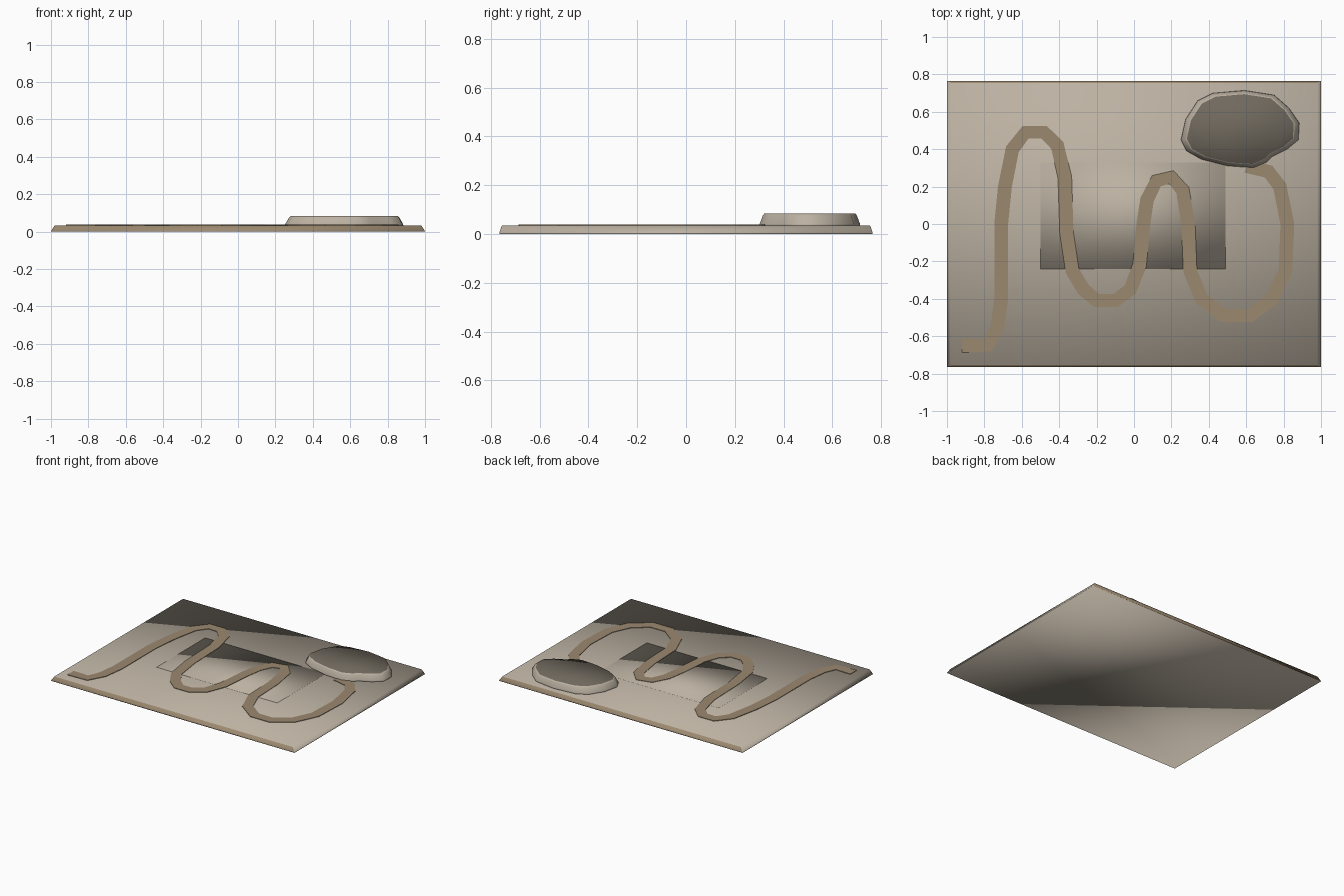
import bpy
import bmesh
from mathutils import Vector

if "Cube" in bpy.data.objects:
    bpy.data.objects.remove(bpy.data.objects["Cube"], do_unlink=True)


def make_material(name, rgb):
    mat = bpy.data.materials.new(name)
    mat.use_nodes = True
    color = (*rgb, 1.0)
    mat.diffuse_color = color
    mat.node_tree.nodes["Principled BSDF"].inputs["Base Color"].default_value = color
    return mat


sand = make_material("pale sand", (0.50, 0.44, 0.36))
earth = make_material("brown earth", (0.33, 0.25, 0.16))
stone = make_material("dark stone", (0.16, 0.14, 0.11))


def finish(name, bm, mats, smooth=True):
    bmesh.ops.recalc_face_normals(bm, faces=bm.faces)
    for face in bm.faces:
        face.smooth = smooth
    mesh = bpy.data.meshes.new(name)
    bm.to_mesh(mesh)
    bm.free()
    for mat in mats:
        mesh.materials.append(mat)
    obj = bpy.data.objects.new(name, mesh)
    bpy.context.collection.objects.link(obj)
    return obj


def loft(bm, rings):
    """Join closed rings of points with walls and cap both ends."""
    loops = [[bm.verts.new(p) for p in ring] for ring in rings]
    for low, high in zip(loops, loops[1:]):
        for i in range(len(low)):
            j = (i + 1) % len(low)
            bm.faces.new((low[i], low[j], high[j], high[i]))
    bm.faces.new(loops[0][::-1])
    return bm.faces.new(loops[-1])


def rectangle(x0, x1, y0, y1, z):
    return [(x0, y0, z), (x1, y0, z), (x1, y1, z), (x0, y1, z)]


# Ground slab with sloping sides; front and back sides are earth
bm = bmesh.new()
loft(bm, [rectangle(-1, 1, -0.765, 0.765, 0),
          rectangle(-0.998, 0.998, -0.765, 0.765, 0.006),
          rectangle(-0.98, 0.98, -0.755, 0.755, 0.034)])
bm.normal_update()
for face in bm.faces:
    face.material_index = int(abs(face.normal.y) > 0.5)
finish("ground_slab", bm, [sand, earth])

# Barely raised patch in the middle of the ground
bm = bmesh.new()
loft(bm, [rectangle(-0.5, 0.49, -0.24, 0.33, z) for z in (0.03, 0.035)])
finish("middle_patch", bm, [sand])

# Winding path: ribbon swept along its centre line
centre = [Vector(p) for p in (
    (-.92, -.65), (-.78, -.65), (-.73, -.55), (-.71, -.4), (-.71, 0),
    (-.69, .2), (-.65, .4), (-.58, .49), (-.48, .49), (-.41, .42),
    (-.37, .25), (-.36, -.05), (-.33, -.25), (-.27, -.35), (-.2, -.41),
    (-.1, -.41), (-.02, -.35), (.03, -.22), (.05, 0), (.07, .13),
    (.12, .23), (.2, .25), (.26, .18), (.29, 0), (.3, -.25),
    (.36, -.4), (.48, -.49), (.62, -.49), (.74, -.4), (.81, -.25),
    (.82, 0), (.78, .2), (.72, .28), (.6, .31))]
half_width = 0.037
left, right = [], []
for i, point in enumerate(centre):
    before = (point - centre[max(i - 1, 0)]).normalized()
    after = (centre[min(i + 1, len(centre) - 1)] - point).normalized()
    along = (before + after).normalized()
    side = Vector((-along.y, along.x)) * half_width
    left.append(point + side)
    right.append(point - side)

bm = bmesh.new()
rows = []
for a, b in zip(left, right):
    rows.append([bm.verts.new((p.x, p.y, z))
                 for p, z in ((a, 0.03), (b, 0.03), (b, 0.038), (a, 0.038))])
for r, s in zip(rows, rows[1:]):
    for k in range(4):
        n = (k + 1) % 4
        bm.faces.new((r[k], r[n], s[n], s[k]))
bm.faces.new(rows[0])
bm.faces.new(rows[-1])
finish("winding_path", bm, [earth], smooth=False)

# Low mound with an uneven outline and a dark flat top
outline = [(.25, .45), (.275, .56), (.34, .66), (.42, .70), (.59, .715),
           (.75, .69), (.83, .62), (.885, .54), (.88, .45), (.82, .40),
           (.74, .36), (.71, .33), (.64, .30), (.5, .31), (.36, .345),
           (.28, .39)]
middle = Vector((0.575, 0.508))


def mound_ring(scale, z):
    ring = []
    for p in outline:
        q = middle + (Vector(p) - middle) * scale
        ring.append((q.x, q.y, z))
    return ring


bm = bmesh.new()
top = loft(bm, [mound_ring(1.0, 0.03), mound_ring(0.99, 0.042),
                mound_ring(0.93, 0.075), mound_ring(0.90, 0.084)])
top.material_index = 1
finish("mound", bm, [sand, stone])
